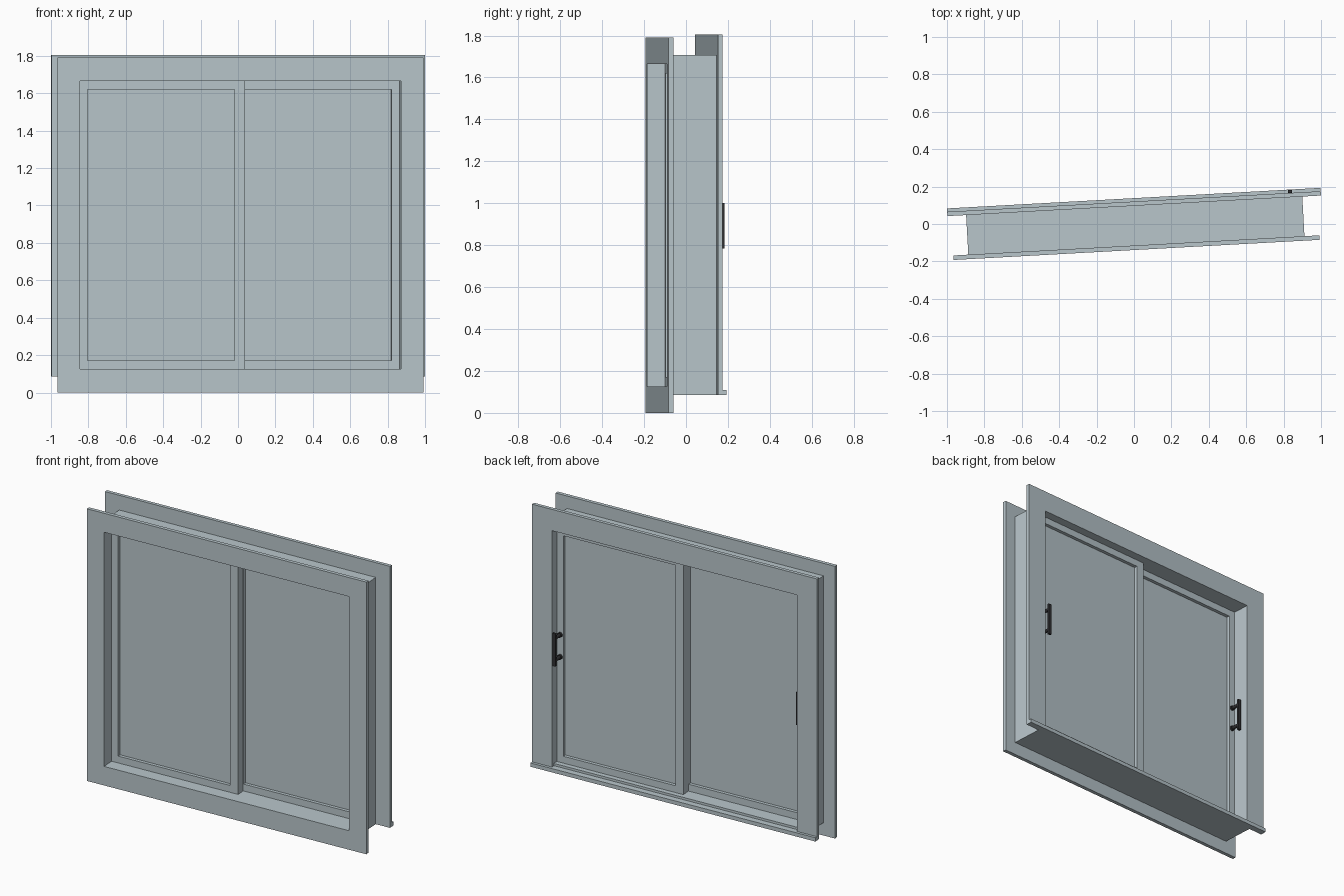
import bpy, bmesh, math
from mathutils import Matrix

if "Cube" in bpy.data.objects:
    bpy.data.objects.remove(bpy.data.objects["Cube"])

# whole window stands slightly turned about the vertical axis
PLACE = Matrix.Rotation(math.radians(3.15), 4, 'Z') @ Matrix.Translation((0.0064, 0, 0))


def material(name, rgb):
    m = bpy.data.materials.new(name)
    m.diffuse_color = (*rgb, 1)
    m.use_nodes = True
    m.node_tree.nodes["Principled BSDF"].inputs["Base Color"].default_value = m.diffuse_color
    return m


GREY = material("pale_blue_grey", (0.485, 0.565, 0.6))
DARK = material("dark_metal", (0.03, 0.03, 0.033))


def finish(name, bm, mat):
    bmesh.ops.recalc_face_normals(bm, faces=bm.faces[:])
    me = bpy.data.meshes.new(name)
    bm.to_mesh(me)
    bm.free()
    me.materials.append(mat)
    ob = bpy.data.objects.new(name, me)
    bpy.context.collection.objects.link(ob)
    ob.matrix_world = PLACE
    return ob


def rect(x0, x1, z0, z1):
    return [(x0, z0), (x1, z0), (x1, z1), (x0, z1)]


def slab(name, pts, y0, y1, mat=GREY):
    """Outline in x and z, extruded through the depth."""
    bm = bmesh.new()
    face = bm.faces.new([bm.verts.new((x, y0, z)) for x, z in pts])
    ext = bmesh.ops.extrude_face_region(bm, geom=[face], use_keep_orig=True)
    for v in ext["geom"]:
        if isinstance(v, bmesh.types.BMVert):
            v.co.y = y1
    return finish(name, bm, mat)


def ring(name, outer, inner, y0, y1):
    """Rectangular frame with a rectangular opening."""
    bm = bmesh.new()
    loops = [[bm.verts.new((x, y, z)) for x, z in pts]
             for pts, y in ((outer, y0), (outer, y1), (inner, y1), (inner, y0))]
    for a in range(4):
        p, q = loops[a], loops[(a + 1) % 4]
        for i in range(4):
            j = (i + 1) % 4
            bm.faces.new((p[i], p[j], q[j], q[i]))
    return finish(name, bm, GREY)


# opening and main frame
BOT, TOP, HALF = 0.125, 1.665, 0.86
opening = rect(-HALF, HALF, BOT, TOP)
ring("front_trim", rect(-0.98, 0.98, 0, 1.79), opening, -0.139, -0.115)
ring("frame_box", rect(-0.90, 0.90, 0.085, 1.708), opening, -0.115, 0.097)

# back trim has no bottom piece and rests on the sill
slab("back_trim", [(-1, 0.11), (-HALF, 0.11), (-HALF, TOP), (HALF, TOP),
                   (HALF, 0.11), (1, 0.11), (1, 1.805), (-1, 1.805)], 0.097, 0.12)
slab("back_sill", rect(-1, 1, 0.085, 0.11), 0.097, 0.138)


def handle(name, x, y):
    """Upright pull bar on two round posts, standing off towards the back."""
    slab(name + "_bar", rect(x - 0.011, x + 0.011, 0.785, 1.0), y + 0.058, y + 0.072, DARK)
    bm = bmesh.new()
    for z in (0.82, 0.965):
        for r, depth in ((0.011, 0.06), (0.016, 0.012)):
            m = Matrix.Translation((x, y + depth / 2, z)) @ Matrix.Rotation(math.pi / 2, 4, 'X')
            bmesh.ops.create_cone(bm, cap_ends=True, segments=16, radius1=r,
                                  radius2=r, depth=depth, matrix=m)
    ob = finish(name + "_posts", bm, DARK)
    bpy.context.view_layer.objects.active = ob
    ob.select_set(True)
    bpy.ops.object.shade_smooth_by_angle()
    ob.select_set(False)


# two sliding sashes, overlapping at the middle
for side, label, y0 in ((-1, "left", -0.053), (1, "right", 0.006)):
    y1 = y0 + 0.058
    xs = sorted((side * HALF, -side * 0.027))
    gx = sorted((side * (HALF - 0.045), side * 0.028))
    pane = rect(*gx, BOT + 0.045, TOP - 0.045)
    ring(label + "_sash", rect(*xs, BOT, TOP), pane, y0, y1)
    slab(label + "_glass", pane, y0 + 0.022, y1 - 0.022)
    handle(label + "_handle", side * 0.836, y1)
